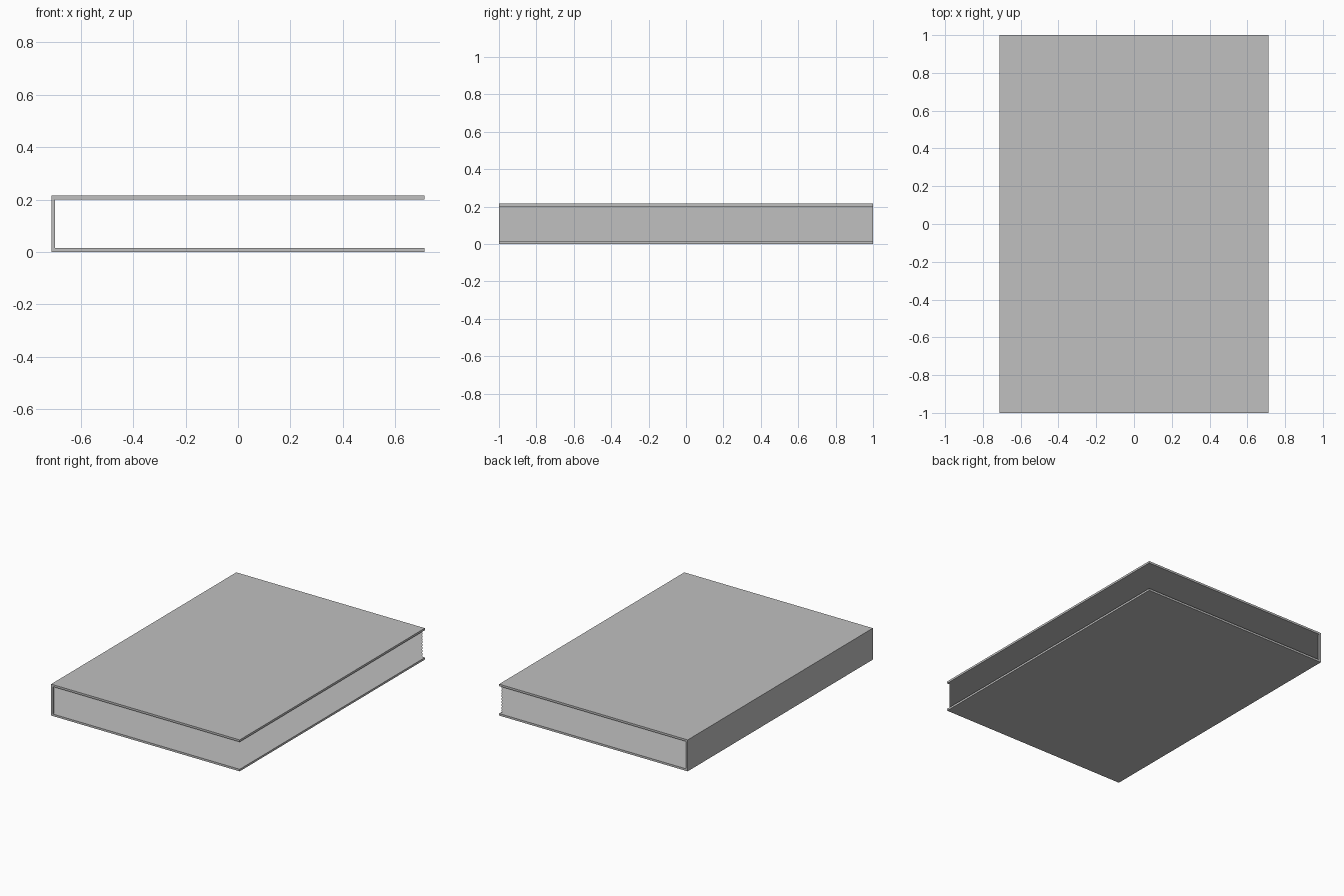
import bpy
import bmesh

if "Cube" in bpy.data.objects:
    bpy.data.objects.remove(bpy.data.objects["Cube"])

W, L, H = 0.713, 1.0, 0.215   # half width, half length, full height
T = 0.014                     # board thickness
PAGES = 100

grey = bpy.data.materials.new("plain_grey")
grey.diffuse_color = (0.53, 0.53, 0.53, 1.0)
grey.use_nodes = True
grey.node_tree.nodes["Principled BSDF"].inputs["Base Color"].default_value = grey.diffuse_color


def finish(bm, name):
    mesh = bpy.data.meshes.new(name)
    bm.to_mesh(mesh)
    bm.free()
    mesh.materials.append(grey)
    obj = bpy.data.objects.new(name, mesh)
    bpy.context.collection.objects.link(obj)
    return obj


def box(name, x0, x1, y0, y1, z0, z1):
    bm = bmesh.new()
    bmesh.ops.create_cube(bm, size=1.0)
    bmesh.ops.scale(bm, vec=(x1 - x0, y1 - y0, z1 - z0), verts=bm.verts)
    bmesh.ops.translate(bm, vec=((x0 + x1) / 2, (y0 + y1) / 2, (z0 + z1) / 2),
                        verts=bm.verts)
    return finish(bm, name)


# Hard covers and spine
box("bottom_cover", -W + T, W, -L, L, 0, T)
box("top_cover", -W, W, -L, L, H - T, H)
box("spine", -W, -W + T, -L, L, 0, H - T)

# Pages: a dense stack of thin loose sheets, open at the edges
bm = bmesh.new()
px0, px1, py = -W + T, W - 0.011, L - 0.01
for i in range(PAGES):
    z = T + (H - 2 * T) * (i + 0.5) / PAGES
    corners = [(px0, -py, z), (px1, -py, z), (px1, py, z), (px0, py, z)]
    bm.faces.new([bm.verts.new(c) for c in corners])
finish(bm, "pages")
